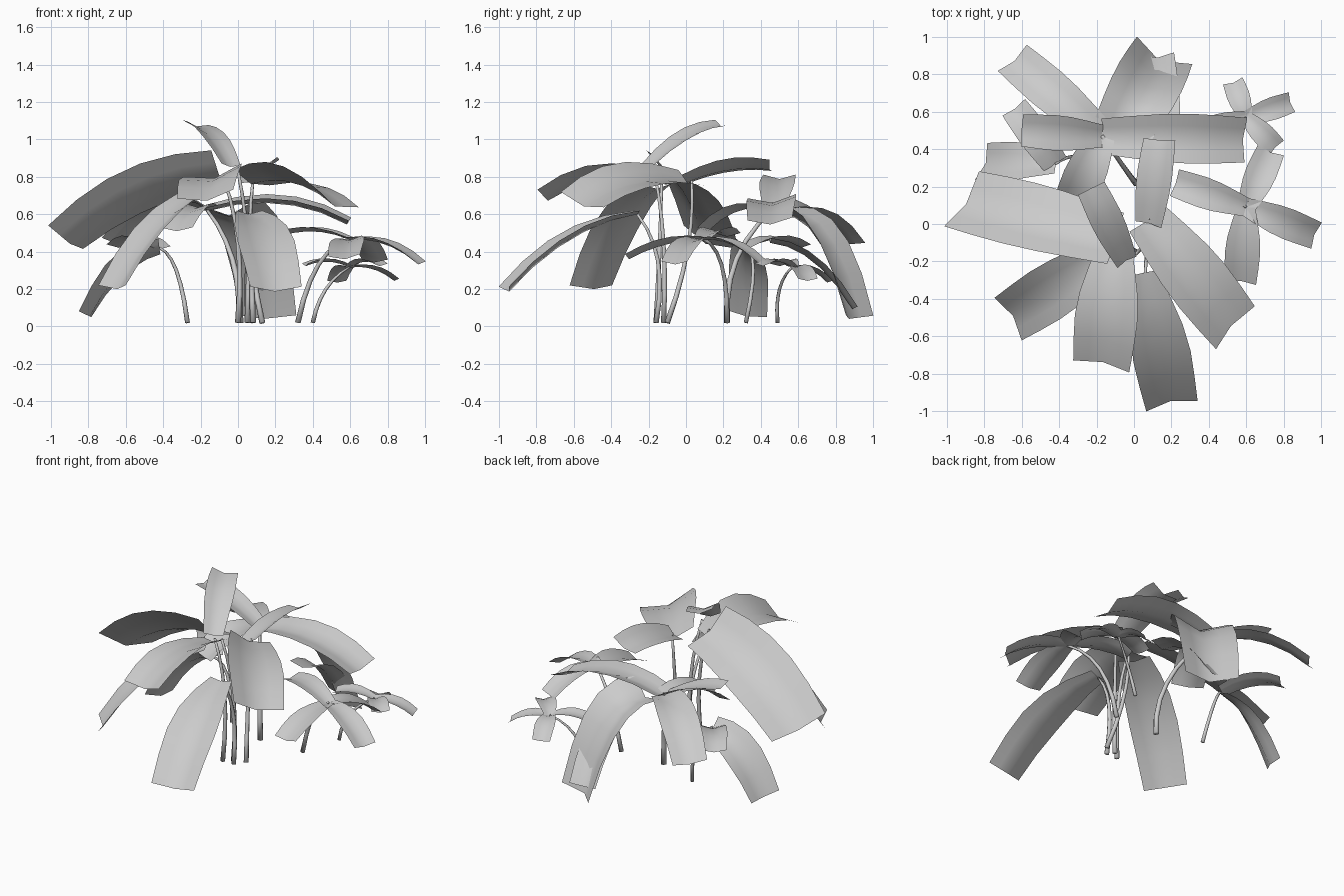
import bpy
import bmesh
import math
from mathutils import Vector

cube = bpy.data.objects.get("Cube")
if cube:
    bpy.data.objects.remove(cube, do_unlink=True)

# One plain grey for the whole plant
grey = bpy.data.materials.new("plain grey")
grey.use_nodes = True
grey.diffuse_color = (0.6, 0.6, 0.6, 1)
for node in grey.node_tree.nodes:
    if node.type == "BSDF_PRINCIPLED":
        node.inputs["Base Color"].default_value = grey.diffuse_color
        node.inputs["Roughness"].default_value = 0.8

UP = Vector((0, 0, 1))
LEAF_SEGMENTS = 5
STEM_SIDES = 6


def finish(name, mesh_data):
    """Turn a bmesh into a smooth-shaded object."""
    mesh = bpy.data.meshes.new(name)
    for face in mesh_data.faces:
        face.smooth = True
    mesh_data.to_mesh(mesh)
    mesh_data.free()
    mesh.materials.append(grey)
    obj = bpy.data.objects.new(name, mesh)
    bpy.context.scene.collection.objects.link(obj)
    return obj


def leaf(name, start, end, arch, root_width, tip_width, roll=0, fold=0.14):
    """Arched strip with a shallow channel along its midrib."""
    start, end = Vector(start), Vector(end)
    heading = end - start
    heading.z = 0
    right = heading.normalized().cross(UP)
    angle = math.radians(roll)
    tilted = right * math.cos(angle) + UP * math.sin(angle)
    bm = bmesh.new()
    rows = []
    for i in range(LEAF_SEGMENTS + 1):
        t = i / LEAF_SEGMENTS
        bow = 4 * t * (1 - t) * arch
        centre = start.lerp(end, t) + UP * bow + heading * bow * 0.3
        slope = end - start + (UP + heading * 0.3) * 4 * arch * (1 - 2 * t)
        slope.normalize()
        # Keep each row square to the midrib
        side = (tilted - slope * tilted.dot(slope)).normalized()
        normal = side.cross(slope)
        width = root_width + (tip_width - root_width) * min(1, t * 2)
        width += tip_width * 0.12 * math.sin(math.pi * t)
        row = []
        for s in (-1, -0.5, 0, 0.5, 1):
            lift = width * fold * (abs(s) - 0.5)
            row.append(bm.verts.new(centre + side * s * width / 2 + normal * lift))
        rows.append(row)
    for a, b in zip(rows, rows[1:]):
        for j in range(len(a) - 1):
            bm.faces.new((a[j], a[j + 1], b[j + 1], b[j]))
    return finish(name, bm)


def stem(name, base, bend, top, radius=0.016):
    """Tapered tube following a three-point curve."""
    base, bend, top = Vector(base), Vector(bend), Vector(top)
    control = bend * 2 - (base + top) / 2
    bm = bmesh.new()
    rings = []
    for i in range(7):
        t = i / 6
        centre = base * (1 - t) ** 2 + control * 2 * t * (1 - t) + top * t * t
        tangent = (control - base) * (1 - t) + (top - control) * t
        u = tangent.cross(Vector((0, 1, 0.2))).normalized()
        v = tangent.cross(u).normalized()
        r = radius * (1 - 0.5 * t)
        ring = []
        for k in range(STEM_SIDES):
            a = math.tau * k / STEM_SIDES
            ring.append(bm.verts.new(centre + (u * math.cos(a) + v * math.sin(a)) * r))
        rings.append(ring)
    for a, b in zip(rings, rings[1:]):
        for k in range(STEM_SIDES):
            n = (k + 1) % STEM_SIDES
            bm.faces.new((a[k], a[n], b[n], b[k]))
    bm.faces.new(rings[0])
    bm.faces.new(rings[-1])
    bmesh.ops.recalc_face_normals(bm, faces=bm.faces)
    return finish(name, bm)


# Tall front plant
leaf("tall_leaf_left", (-0.1, -0.09, 0.83), (-0.91, 0.12, 0.46), 0.07, 0.34, 0.37, -33)
leaf("tall_leaf_front", (-0.1, -0.1, 0.77), (-0.17, -0.75, 0.69), 0.08, 0.18, 0.31, -13)
leaf("tall_leaf_front_low", (0.06, -0.26, 0.61), (0.2, -0.96, 0.2), 0.08, 0.14, 0.28)
leaf("tall_leaf_front_left", (-0.13, -0.16, 0.75), (-0.66, -0.5, 0.21), 0.09, 0.2, 0.27)
leaf("tall_leaf_front_right", (0.07, 0.02, 0.78), (0.53, -0.55, 0.66), 0.07, 0.25, 0.32, 20)
leaf("tall_leaf_upright", (-0.04, -0.2, 0.86), (-0.23, 0.19, 1.08), 0.05, 0.12, 0.16, -10)
leaf("tall_leaf_back", (0.08, 0, 0.78), (0.14, 0.45, 0.85), 0.035, 0.15, 0.18, 20)

# Back plant
back_crown = (-0.17, 0.47, 0.63)
leaf("back_leaf_right", back_crown, (0.59, 0.45, 0.56), 0.08, 0.19, 0.24, -5)
leaf("back_leaf_left", back_crown, (-0.6, 0.5, 0.8), 0.03, 0.12, 0.17)
leaf("back_leaf_rear", (-0.06, 0.5, 0.62), (0.15, 0.9, 0.05), 0.17, 0.32, 0.33, 5, 0.2)
leaf("back_leaf_rear_low", (0.16, 0.45, 0.46), (0.125, 0.9, 0.1), 0.08, 0.18, 0.18)
leaf("back_leaf_rear_left", back_crown, (-0.645, 0.88, 0.45), 0.09, 0.16, 0.21, -14)
leaf("back_leaf_inner", back_crown, (-0.33, 0.11, 0.52), 0.06, 0.14, 0.2)

# Small left plant
left_crown = (-0.42, 0.32, 0.42)
leaf("left_leaf_low", left_crown, (-0.805, 0.33, 0.06), 0.08, 0.14, 0.21, -37)
leaf("left_leaf_rear", left_crown, (-0.64, 0.62, 0.43), 0.05, 0.14, 0.15)

# Arching right plant
right_crown = (0.6, 0.09, 0.47)
for name, tip, arch, width, roll in (
    ("outer", (0.97, -0.06, 0.34), 0.045, 0.15, 0),
    ("inner", (0.22, 0.22, 0.49), 0.04, 0.15, 0),
    ("rear", (0.73, 0.39, 0.35), 0.04, 0.15, 0),
    ("front", (0.57, -0.31, 0.37), 0.03, 0.17, -6),
):
    leaf("right_leaf_" + name, right_crown, tip, arch, 0.1, width, roll)

# Small rear right plant
rear_crown = (0.6, 0.57, 0.32)
for name, tip in (
    ("rear", (0.53, 0.76, 0.24)),
    ("outer", (0.84, 0.65, 0.25)),
    ("front", (0.76, 0.41, 0.33)),
    ("inner", (0.36, 0.5, 0.33)),
):
    leaf("rear_right_leaf_" + name, rear_crown, tip, 0.03, 0.07, 0.11)

# Stems
stem("tall_stem_left", (0, -0.16, 0.02), (0, -0.14, 0.45), (-0.08, -0.13, 0.8))
stem("tall_stem_middle", (0.05, -0.12, 0.02), (0.05, -0.12, 0.45), (0, -0.17, 0.83))
stem("tall_stem_right", (0.13, -0.1, 0.02), (0.07, 0.01, 0.42), (0.08, 0.03, 0.78))
stem("tall_stem_front", (0.08, -0.16, 0.02), (0.07, -0.15, 0.35), (0.06, -0.26, 0.6))
stem("back_stem", (0.01, 0.22, 0.02), (-0.03, 0.27, 0.36), back_crown, 0.019)
stem("left_stem", (-0.27, 0.32, 0.02), (-0.33, 0.36, 0.3), left_crown, 0.013)
stem("right_stem", (0.32, 0.22, 0.02), (0.43, 0.19, 0.33), right_crown, 0.015)
stem("rear_right_stem", (0.4, 0.49, 0.02), (0.47, 0.5, 0.2), rear_crown, 0.012)
